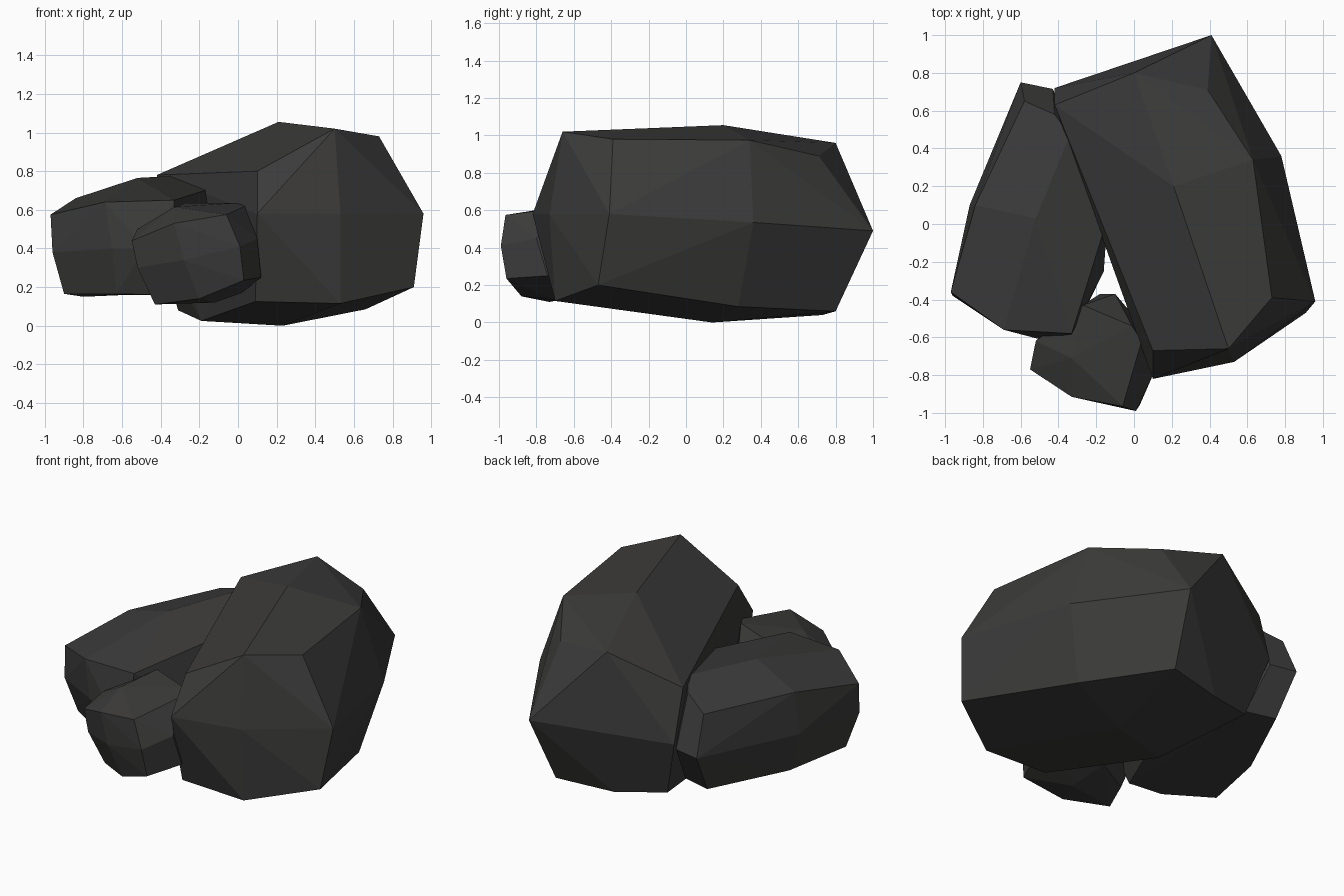
import bpy, bmesh, math

stone = bpy.data.materials.new("dark_stone")
stone.diffuse_color = (0.045, 0.044, 0.043, 1)


def rock(name, *rings):
    """Faceted boulder: convex skin around rings of corner points."""
    bm = bmesh.new()
    for ring in rings:
        for p in ring:
            bm.verts.new(p)
    res = bmesh.ops.convex_hull(bm, input=bm.verts[:])
    loose = {v for v in res["geom_interior"] + res["geom_unused"]
             if isinstance(v, bmesh.types.BMVert) and v.is_valid}
    bmesh.ops.delete(bm, geom=list(loose), context='VERTS')
    # merge nearly flat triangles into broad facets
    bmesh.ops.dissolve_limit(bm, angle_limit=math.radians(5),
                             verts=bm.verts[:], edges=bm.edges[:])
    bmesh.ops.recalc_face_normals(bm, faces=bm.faces[:])
    me = bpy.data.meshes.new(name)
    bm.to_mesh(me)
    bm.free()
    me.materials.append(stone)
    ob = bpy.data.objects.new(name, me)
    bpy.context.collection.objects.link(ob)
    return ob


# Large boulder: crown, waist, foot
rock("large_boulder",
     [(.21, .2, 1.055), (.5, -.66, 1.02), (.73, -.39, .98), (.63, .34, .975),
      (.39, .71, .89), (0, .8, .96), (-.42, .63, .78), (-.08, .05, .8), (.1, -.67, .8)],
     [(.53, -.73, .58), (.96, -.41, .58), (.78, .36, .535), (.41, 1, .49),
      (0, .86, .47), (-.42, .72, .45), (-.16, .03, .5), (.1, -.82, .58)],
     [(.53, -.7, .115), (.91, -.47, .2), (.66, .28, .085), (.36, .8, .06),
      (0, .73, .04), (-.31, .63, .08), (-.19, 0, .025), (.09, -.69, .125), (.23, .14, 0)])

# Medium boulder on the left
rock("medium_boulder",
     [(-.52, .03, .765), (-.69, -.56, .64), (-.97, -.36, .575), (-.84, .1, .66),
      (-.58, .65, .66), (-.42, .58, .73), (-.34, .47, .775), (-.14, .03, .71), (-.33, -.58, .65)],
     [(-.65, -.57, .4), (-.96, -.38, .38), (-.87, .1, .4), (-.6, .75, .42),
      (-.43, .715, .42), (-.14, .03, .5), (-.16, -.25, .45), (-.33, -.6, .42), (-.48, -.615, .4)],
     [(-.63, -.5, .165), (-.9, -.33, .165), (-.8, .1, .15), (-.57, .6, .16),
      (-.38, .55, .16), (-.2, 0, .2), (-.4, -.52, .16)])

# Small boulder in front
rock("small_boulder",
     [(-.33, -.71, .615), (-.33, -.915, .53), (-.06, -.965, .575), (.04, -.62, .62),
      (-.01, -.54, .635), (-.27, -.43, .635), (-.52, -.62, .5), (-.55, -.77, .44)],
     [(-.28, -.92, .34), (.01, -.99, .41), (.1, -.8, .45), (.01, -.5, .38),
      (-.1, -.37, .45), (-.18, -.37, .4), (-.46, -.55, .36), (-.52, -.77, .3)],
     [(-.2, -.88, .14), (.03, -.96, .235), (.12, -.74, .25), (.02, -.6, .17),
      (-.15, -.45, .16), (-.38, -.57, .15), (-.43, -.73, .11), (-.12, -.7, .12)])
